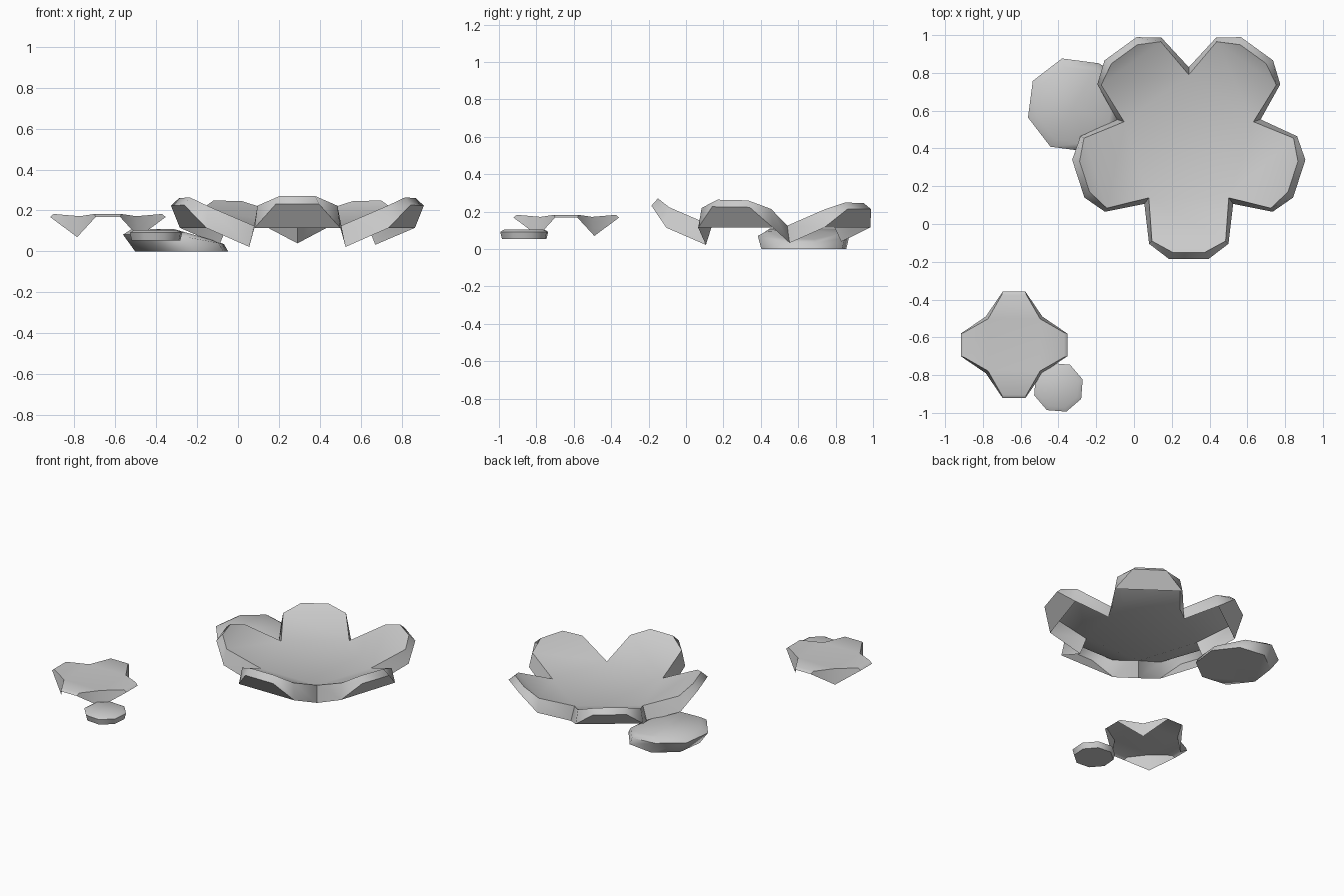
import bpy, bmesh
from math import sin, cos, pi, atan2, radians

cube = bpy.data.objects.get("Cube")
if cube:
    bpy.data.objects.remove(cube)

grey = bpy.data.materials.new("plain_grey")
grey.use_nodes = True
GREY = (0.6, 0.6, 0.6, 1)
grey.diffuse_color = GREY
grey.node_tree.nodes["Principled BSDF"].inputs["Base Color"].default_value = GREY


def finish(name, bm, angle):
    """Turn a bmesh into a smooth shaded object."""
    bmesh.ops.remove_doubles(bm, verts=bm.verts, dist=0.0005)
    mesh = bpy.data.meshes.new(name)
    bm.to_mesh(mesh)
    bm.free()
    mesh.materials.append(grey)
    obj = bpy.data.objects.new(name, mesh)
    bpy.context.collection.objects.link(obj)
    bpy.ops.object.select_all(action='DESELECT')
    obj.select_set(True)
    bpy.context.view_layer.objects.active = obj
    bpy.ops.object.shade_smooth_by_angle(angle=radians(angle))


def flower(name, centre, petals, turn, top, skirt, notch_top, notch_skirt, base_z, droop):
    """Open shell: flat middle, raised petals and a skirt that dips at the notches.
    top and skirt list half a petal edge as (out, side, z), from notch to tip."""
    bm = bmesh.new()

    def chain(half, notch, a):
        r, z = notch
        half = [(r * cos(pi / petals), r * sin(pi / petals), z)] + half
        full = [(o, -s, z) for o, s, z in half] + half[::-1]
        verts = []
        for o, s, z in full:
            x, y = o * cos(a) - s * sin(a), o * sin(a) + s * cos(a)
            z = base_z + (z - base_z) * (1 - droop * sin(atan2(y, x)))
            verts.append(bm.verts.new((centre[0] + x, centre[1] + y, z)))
        return verts

    middle = []
    for k in range(petals):
        a = turn + k * 2 * pi / petals
        u, w = chain(top, notch_top, a), chain(skirt, notch_skirt, a)
        middle.append(u[0])
        for i in range(len(top)):                      # petal top
            bm.faces.new((u[i], u[i + 1], u[-2 - i], u[-1 - i]))
        for i in range(len(u) - 1):                    # skirt
            bm.faces.new((u[i], w[i], w[i + 1], u[i + 1]))
        if len(w) > 4:                                 # underside of the tip
            bm.faces.new(w[1:-1][::-1])
    bm.faces.new(middle)
    finish(name, bm, 60)


def pad(name, centre, low_r, top_r, shift, low_z, top_z, slope, turn):
    """Rounded eight sided pad whose top falls away towards +x."""
    bm = bmesh.new()
    low, mid, top = [], [], []
    for k in range(8):
        a = turn + k * pi / 4
        c, s = cos(a), sin(a)
        fall = slope * max(c, 0)
        low.append(bm.verts.new((centre[0] + shift + low_r * c, centre[1] + low_r * s, low_z)))
        mid.append(bm.verts.new((centre[0] + top_r * c, centre[1] + top_r * s,
                                 low_z + (top_z - low_z) * 0.75 - fall * 0.8)))
        top.append(bm.verts.new((centre[0] + top_r * 0.82 * c,
                                 centre[1] + top_r * 0.82 * s, top_z - fall)))
    for a, b in ((low, mid), (mid, top)):
        for i in range(8):
            j = (i + 1) % 8
            bm.faces.new((a[i], a[j], b[j], b[i]))
    hub = bm.verts.new((centre[0], centre[1], top_z))
    for i in range(8):
        bm.faces.new((top[i], top[(i + 1) % 8], hub))
    bm.faces.new(low[::-1])
    finish(name, bm, 60)


# Large five petal flower
flower("large_flower", (0.29, 0.43), 5, -pi / 2,
       [(0.52, 0.195, 0.215), (0.58, 0.085, 0.258)],
       [(0.535, 0.21, 0.115), (0.615, 0.105, 0.222)],
       (0.36, 0.125), (0.40, 0.03), 0.125, 0.1)

# Small four petal flower
flower("small_flower", (-0.635, -0.64), 4, 0,
       [(0.265, 0.065, 0.183)], [(0.282, 0.06, 0.168)],
       (0.195, 0.172), (0.212, 0.07), 0.18, 0)

# Round pads tucked beside the flowers
pad("large_pad", (-0.315, 0.63), 0.235, 0.255, 0.04, 0.0, 0.11, 0.06, pi / 12)
pad("small_pad", (-0.40, -0.865), 0.125, 0.135, 0.0, 0.053, 0.105, 0.0, pi / 10)
